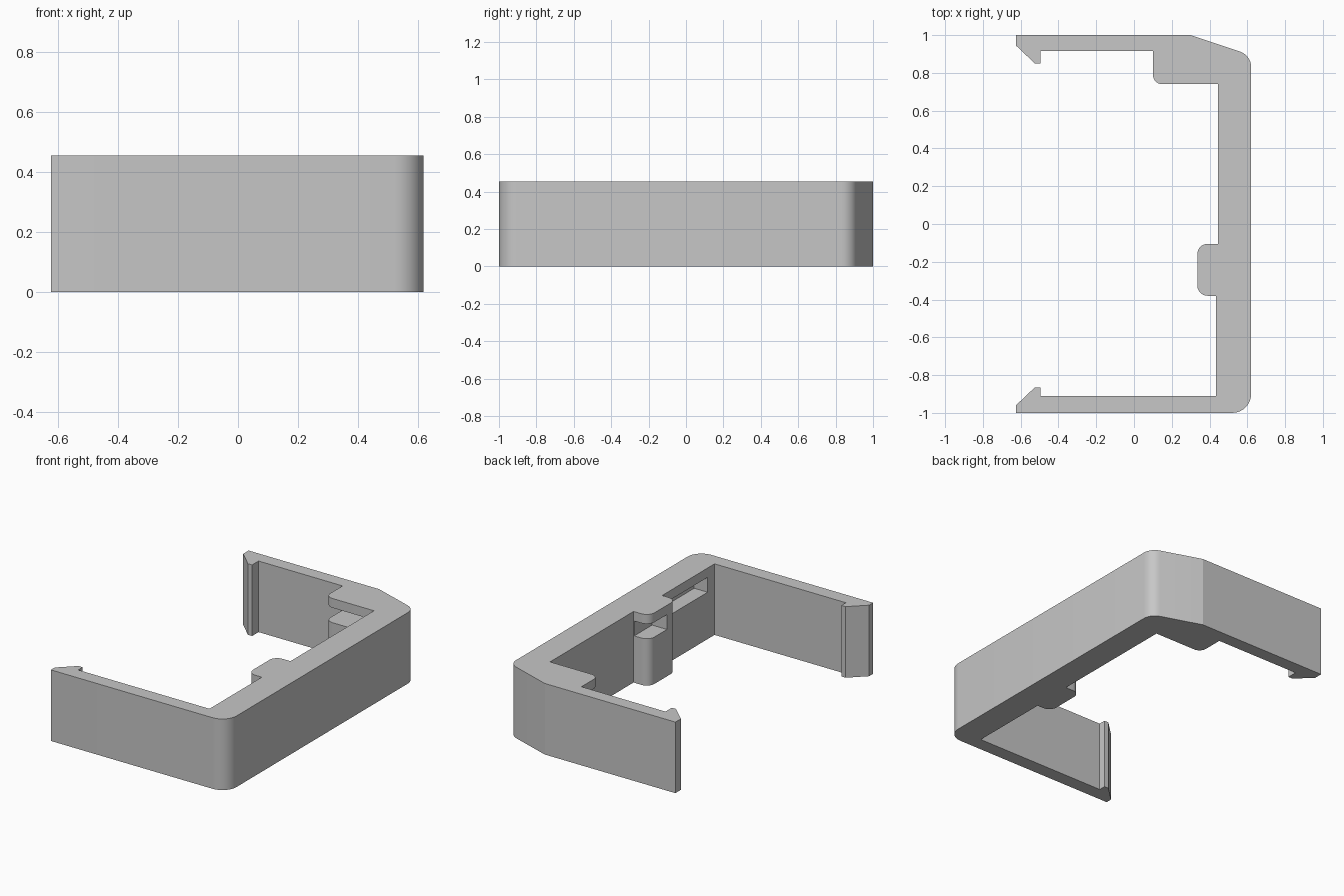
import bpy, bmesh, math
from mathutils import Vector

cube = bpy.data.objects.get("Cube")
if cube:
    bpy.data.objects.remove(cube, do_unlink=True)

HEIGHT = 0.455
SLOT_LOW, SLOT_HIGH = 0.3, 0.395

grey = bpy.data.materials.new("plain grey")
grey.use_nodes = True
colour = (0.57, 0.57, 0.57, 1)
grey.diffuse_color = colour
grey.node_tree.nodes["Principled BSDF"].inputs["Base Color"].default_value = colour


def rounded(points, steps=8):
    """Replace each corner that has a radius with a tangent arc."""
    result = []
    for i, (x, y, r) in enumerate(points):
        p = Vector((x, y))
        if r == 0:
            result.append(p)
            continue
        a = (Vector(points[i - 1][:2]) - p).normalized()
        b = (Vector(points[(i + 1) % len(points)][:2]) - p).normalized()
        half = a.angle(b) / 2
        centre = p + (a + b).normalized() * (r / math.sin(half))
        start = p + a * (r / math.tan(half)) - centre
        end = p + b * (r / math.tan(half)) - centre
        sweep = start.angle(end)
        for k in range(steps + 1):
            t = k / steps
            arm = start * math.sin((1 - t) * sweep) + end * math.sin(t * sweep)
            result.append(centre + arm / math.sin(sweep))
    return result


def extrude(name, outline, low, high):
    bm = bmesh.new()
    base = bm.faces.new([bm.verts.new((p[0], p[1], low)) for p in outline])
    top = bmesh.ops.extrude_face_region(bm, geom=[base])["geom"]
    bmesh.ops.translate(bm, vec=(0, 0, high - low),
                        verts=[v for v in top if isinstance(v, bmesh.types.BMVert)])
    bmesh.ops.recalc_face_normals(bm, faces=bm.faces)
    mesh = bpy.data.meshes.new(name)
    bm.to_mesh(mesh)
    bm.free()
    mesh.materials.append(grey)
    obj = bpy.data.objects.new(name, mesh)
    bpy.context.collection.objects.link(obj)
    return obj


# Clip outline seen from above: x, y, corner radius
outline = [
    # back arm with its hook
    (0.3, 1, 0), (-0.625, 1, 0), (-0.625, 0.945, 0), (-0.525, 0.85, 0),
    (-0.495, 0.85, 0), (-0.495, 0.915, 0),
    # back corner boss
    (0.1, 0.915, 0), (0.1, 0.74, 0.05), (0.445, 0.74, 0),
    # boss on the long wall
    (0.445, -0.105, 0), (0.335, -0.105, 0.055),
    (0.335, -0.38, 0.055), (0.435, -0.38, 0),
    # front arm with its hook
    (0.435, -0.91, 0), (-0.495, -0.91, 0), (-0.495, -0.865, 0),
    (-0.525, -0.865, 0), (-0.625, -0.96, 0), (-0.625, -1, 0),
    # outer corners
    (0.62, -1, 0.1), (0.62, 0.893, 0.085),
]
clip = extrude("clip_body", rounded(outline), 0, HEIGHT)

# Slots: x range, y range
slots = {
    "wall_slot": (0.4, 0.53, -0.84, -0.39),
    "wall_boss_slot": (0.3, 0.44, -0.286, -0.05),
    "corner_boss_slot": (0.05, 0.44, 0.7, 0.91),
}
bpy.context.view_layer.objects.active = clip
for name, (x0, x1, y0, y1) in slots.items():
    cutter = extrude(name, [(x0, y0), (x1, y0), (x1, y1), (x0, y1)],
                     SLOT_LOW, SLOT_HIGH)
    cutter.hide_render = True
    cut = clip.modifiers.new(name, 'BOOLEAN')
    cut.operation = 'DIFFERENCE'
    cut.solver = 'EXACT'
    cut.object = cutter
    bpy.ops.object.modifier_apply(modifier=cut.name)
    bpy.data.objects.remove(cutter, do_unlink=True)

bpy.ops.object.select_all(action='DESELECT')
clip.select_set(True)
bpy.ops.object.shade_smooth_by_angle(angle=math.radians(15))
